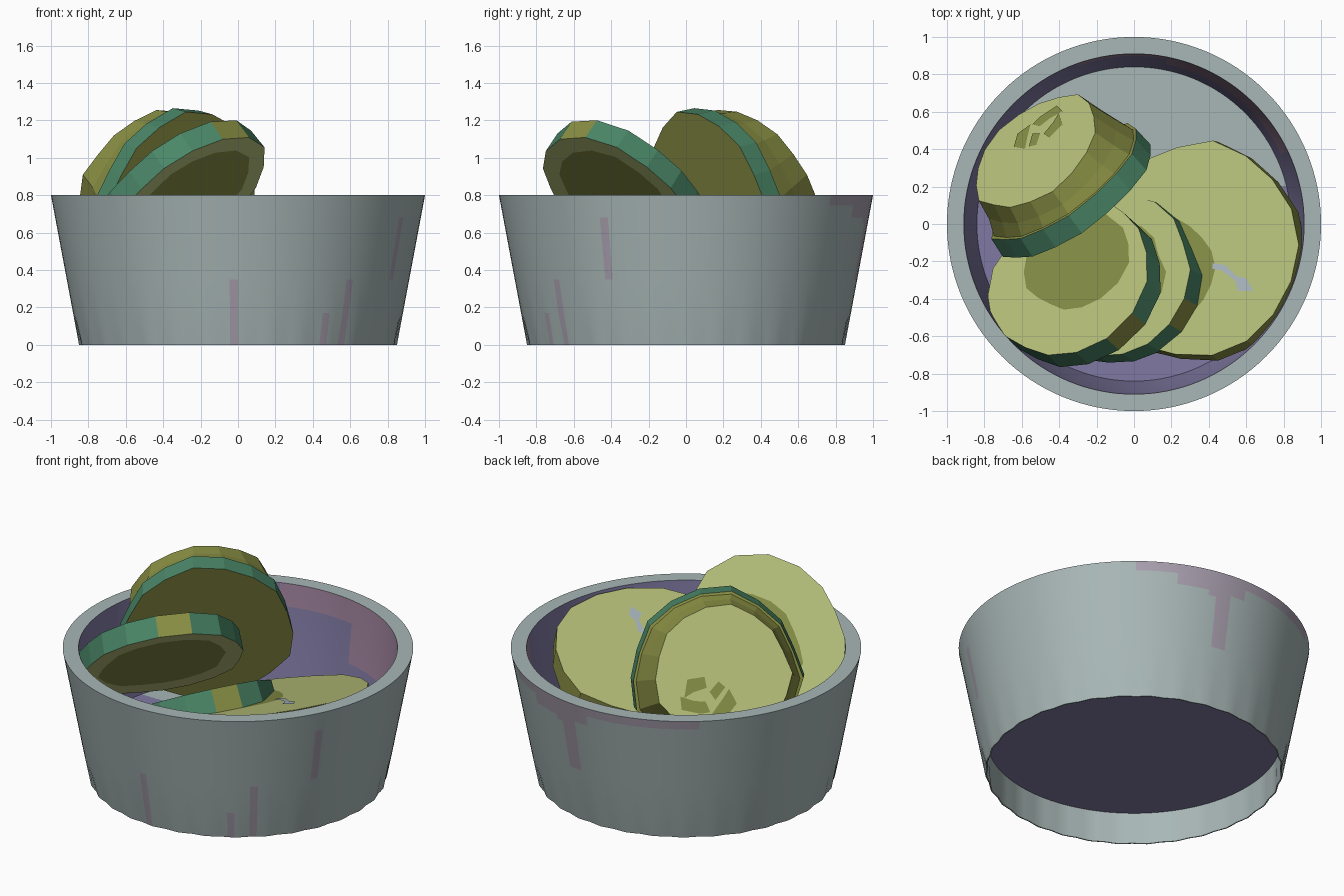
import bpy, math, random
from mathutils import Vector

if "Cube" in bpy.data.objects:
    bpy.data.objects.remove(bpy.data.objects["Cube"])

random.seed(4)


def mat(name, r, g, b):
    m = bpy.data.materials.new(name)
    lin = [((c / 255 + 0.055) / 1.055) ** 2.4 for c in (r, g, b)]
    m.diffuse_color = (*lin, 1)
    m.use_nodes = True
    m.node_tree.nodes["Principled BSDF"].inputs["Base Color"].default_value = m.diffuse_color
    return m


MATS = [mat("pale_flesh", 181, 191, 121), mat("dark_flesh", 131, 140, 69),
        mat("green_rind", 74, 134, 103), mat("olive_skin", 138, 144, 68),
        mat("grey_bowl", 168, 183, 182), mat("faded_pink", 168, 159, 174),
        mat("purple_inside", 128, 122, 163), mat("mauve_stain", 157, 129, 155),
        mat("pale_streak", 168, 180, 188)]
PALE, DARK, RIND, OLIVE, GREY, PINK, PURPLE, MAUVE, STREAK = range(9)


def make(name, verts, faces, ids):
    me = bpy.data.meshes.new(name)
    me.from_pydata([tuple(v) for v in verts], [], faces)
    for m in MATS:
        me.materials.append(m)
    for p, i in zip(me.polygons, ids):
        p.material_index = i
    me.update()
    ob = bpy.data.objects.new(name, me)
    bpy.context.collection.objects.link(ob)
    return ob


def frame(n):
    n = Vector(n).normalized()
    side = Vector((0, 0, 1)).cross(n).normalized()
    return n, side, n.cross(side)


def loft(name, rings, ids, count=18, bulge=0.0, stains=()):
    """Rings are (centre, normal, radius, bumpiness); ids: start cap, bands, end cap."""
    bumps = [random.uniform(-1, 1) for _ in range(count)]
    verts, faces, mats = [], [], []
    for c, n, r, bump in rings:
        n, side, up = frame(n)
        for i in range(count):
            a = 2 * math.pi * i / count
            rr = r * (1 + bump * bumps[i] + bulge * max(0, math.sin(a)) ** 3)
            verts.append(Vector(c) + (side * math.cos(a) + up * math.sin(a)) * rr)
    faces.append(list(reversed(range(count))))
    mats.append(ids[0])
    for k in range(len(rings) - 1):
        for i in range(count):
            j = (i + 1) % count
            faces.append((k * count + i, k * count + j,
                          (k + 1) * count + j, (k + 1) * count + i))
            mats.append(OLIVE if ids[k + 1] == RIND and i in stains else ids[k + 1])
    faces.append([(len(rings) - 1) * count + i for i in range(count)])
    mats.append(ids[-1])
    return make(name, verts, faces, mats)


def slice_(name, c, n, r, t, skin, blob, off=(0, 0), bulge=0.0, low_blob=None, stains=()):
    """Flat slice: c is the centre of the upper face."""
    nn, side, up = frame(n)
    top = Vector(c)
    low = top - nn * t
    o = side * off[0] + up * off[1]
    low_o = up * 0.03 if low_blob else o
    loft(name, [(low + low_o, n, low_blob or blob, 0.07), (low, n, r * 1.01, 0.045),
                (top, n, r, 0.035), (top + o, n, blob, 0.07)],
         [DARK, PALE, skin, PALE, DARK], bulge=bulge, stains=stains)


# ---- bowl: wavy foot, tapering wall, thick rim, raised floor
SEG = 128
FLOOR = 0.2
profile = [(0.84, FLOOR), (0.843, 0.0)]
profile += [(0.85 + 0.1875 * z, z) for z in (0, 0.17, 0.35, 0.65, 0.68, 0.745, 0.8)]
profile += [(0.91, 0.8), (0.898, 0.66), (0.87, 0.42), (0.84, FLOOR + 0.01)]


def bowl_colour(k, deg):
    outer_stains = {2: [(267, 270.5), (301, 304), (309, 313)],
                    3: [(267, 270.5), (309, 313)],
                    4: [(79, 83), (332, 335)],
                    5: [(77, 84), (332, 334)],
                    6: [(66, 90)],
                    7: [(52, 130)]}
    if any(a < deg < b for a, b in outer_stains.get(k, [])):
        return PINK
    if k in (9, 10):
        return MAUVE if 25 < deg < 110 - (k - 9) * 30 else PURPLE
    return PURPLE if k == 11 else GREY


verts, faces, ids = [], [], []
for k, (r, z) in enumerate(profile):
    for i in range(SEG):
        a = 2 * math.pi * i / SEG
        q = r - (0.005 * (1 - math.cos(a * 32)) if z == 0 else 0)
        verts.append((q * math.cos(a), q * math.sin(a), z))
for k in range(len(profile) - 1):
    for i in range(SEG):
        j = (i + 1) % SEG
        faces.append((k * SEG + j, k * SEG + i, (k + 1) * SEG + i, (k + 1) * SEG + j))
        ids.append(bowl_colour(k, (i + 0.5) * 360 / SEG))
faces.append(list(reversed(range(SEG))))
ids.append(PURPLE)
# floor top in strips running across, grey at the back and purple in front
last = (len(profile) - 1) * SEG
for i in range(SEG // 2):
    a, b = i - SEG // 4, i + 1 - SEG // 4
    ring = [a % SEG, b % SEG, (SEG // 2 - b) % SEG, (SEG // 2 - a) % SEG]
    faces.append([last + v for v in dict.fromkeys(ring)])
    ids.append(GREY if b > SEG // 24 else PURPLE)
bowl = make("bowl", verts, faces, ids)
bpy.context.view_layer.objects.active = bowl
bowl.select_set(True)
bpy.ops.object.shade_smooth_by_angle(angle=math.radians(30))

# ---- slices lying and leaning in the bowl
slice_("front_left_slice", (-0.37, -0.27, 0.82), (-0.5, 0.47, 0.73), 0.465, 0.13, RIND,
       0.30, (-0.1, -0.03), bulge=0.23, low_blob=0.36, stains=(4,))
slice_("middle_slice", (-0.11, -0.28, 0.56), (-0.45, 0.25, 0.85), 0.45, 0.14, RIND, 0.3,
       stains=(4,))
D_C, D_N = (0.32, -0.13, 0.63), (-0.25, 0.14, 0.96)
slice_("right_slice", D_C, D_N, 0.575, 0.13, OLIVE, 0.27, (0.17, -0.08))

# ---- thick end piece at the back left
A_N, CAP_C, CAP_N = (-0.58, 0.76, 0.30), (-0.53, 0.39, 0.91), (-0.55, 0.62, 0.54)
loft("end_piece", [((-0.30, 0.13, 0.75), A_N, 0.485, 0.04),
                   ((-0.37, 0.22, 0.78), A_N, 0.475, 0.04),
                   ((-0.372, 0.223, 0.782), A_N, 0.46, 0.03),
                   ((-0.44, 0.30, 0.84), (-0.57, 0.7, 0.42), 0.42, 0.03),
                   (CAP_C, CAP_N, 0.385, 0.04)],
     [OLIVE, RIND, OLIVE, OLIVE, OLIVE, PALE], bulge=0.08)


# ---- painted marks, placed by their position seen from above
def patch(name, c, n, pts, m):
    n = Vector(n).normalized()
    out = []
    for x, y in pts:
        dx, dy = x - c[0], y - c[1]
        out.append(Vector((x, y, c[2] - (n.x * dx + n.y * dy) / n.z)) + n * 0.005)
    make(name, out, [list(range(len(out)))], [m])


marks = [[(-0.38, 0.60), (-0.41, 0.63), (-0.50, 0.57), (-0.54, 0.53), (-0.50, 0.52),
          (-0.45, 0.56)],
         [(-0.55, 0.53), (-0.62, 0.48), (-0.64, 0.41), (-0.58, 0.40), (-0.57, 0.45)],
         [(-0.40, 0.59), (-0.43, 0.54), (-0.48, 0.48), (-0.45, 0.46), (-0.38, 0.53)],
         [(-0.50, 0.48), (-0.54, 0.48), (-0.56, 0.41), (-0.52, 0.42)]]
for i, pts in enumerate(marks):
    patch(f"end_mark_{i}", CAP_C, CAP_N, pts, DARK)
patch("pale_streak", D_C, D_N,
      [(0.42, -0.24), (0.47, -0.25), (0.54, -0.3), (0.56, -0.36), (0.64, -0.36),
       (0.6, -0.29), (0.55, -0.28), (0.49, -0.22), (0.42, -0.21)], STREAK)
